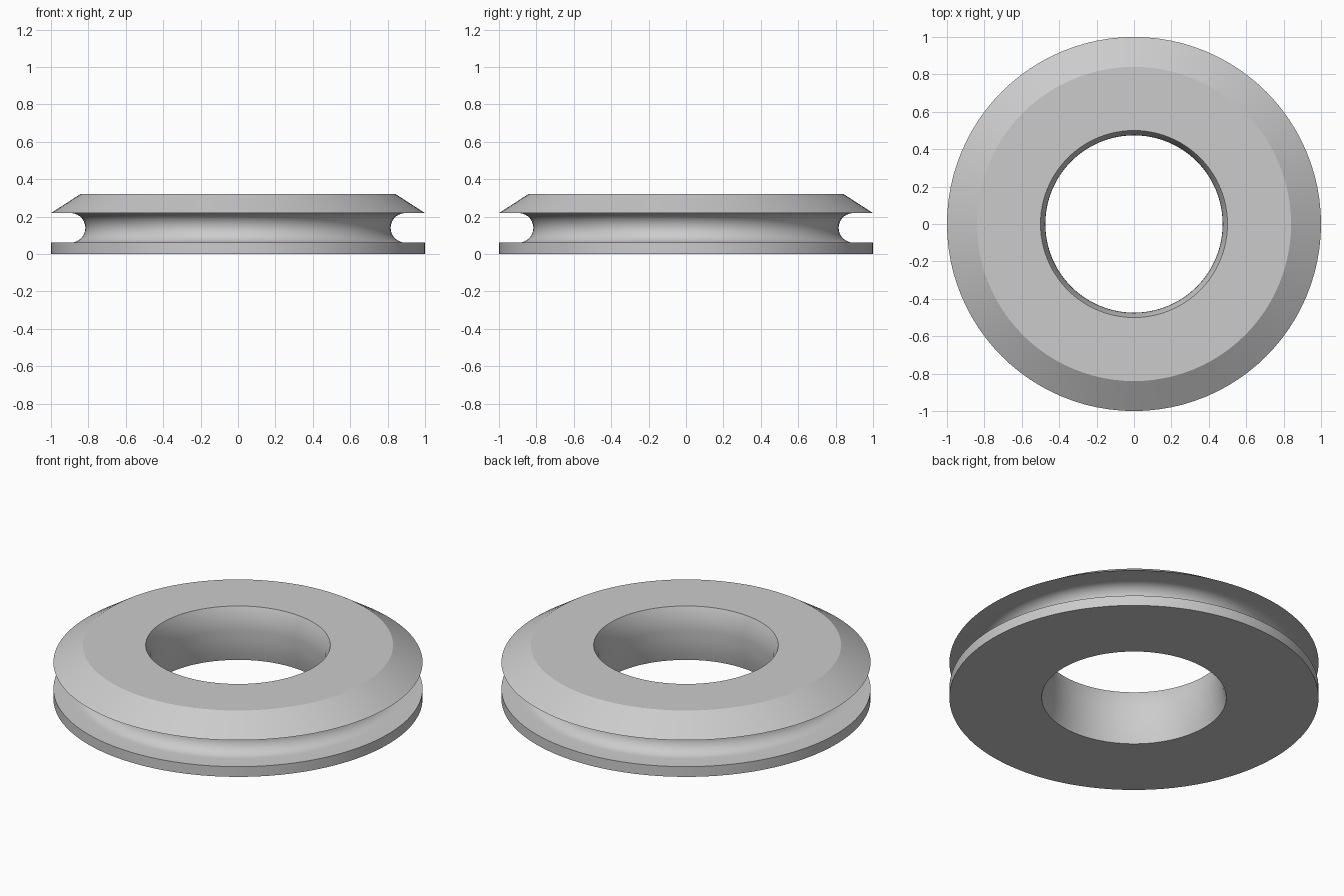
import bpy, bmesh, math
from mathutils import Vector

cube = bpy.data.objects.get("Cube")
if cube:
    bpy.data.objects.remove(cube, do_unlink=True)

# Single plain grey rubber
grey = bpy.data.materials.new("grey_rubber")
grey.use_nodes = True
colour = (0.6, 0.6, 0.6, 1)
grey.diffuse_color = colour
grey.node_tree.nodes["Principled BSDF"].inputs["Base Color"].default_value = colour

SEGMENTS = 96
GROOVE_R, GROOVE_Z, GROOVE_RADIUS = 0.895, 0.14, 0.079

# Cross-section as (radius, height): lower flange, round groove, bevelled upper flange, bore
lower_flange = [(0.5, 0.0), (1.0, 0.0), (1.0, 0.061)]
groove = [(GROOVE_R - GROOVE_RADIUS * math.sin(a), GROOVE_Z - GROOVE_RADIUS * math.cos(a))
          for a in (math.pi * i / 14 for i in range(15))]
upper_flange = [(1.0, 0.219), (0.84, 0.322), (0.5, 0.322)]
bore = [(0.475, 0.26), (0.474, 0.19), (0.477, 0.12), (0.486, 0.055)]
profile = lower_flange + groove + upper_flange + bore

# Revolve the closed cross-section around z
bm = bmesh.new()
verts = [bm.verts.new((r, 0, z)) for r, z in profile]
edges = [bm.edges.new((v, verts[(i + 1) % len(verts)])) for i, v in enumerate(verts)]
bmesh.ops.spin(bm, geom=verts + edges, cent=Vector(), axis=(0, 0, 1),
               angle=math.tau, steps=SEGMENTS, use_merge=True)
bmesh.ops.remove_doubles(bm, verts=bm.verts, dist=0.0001)
bmesh.ops.recalc_face_normals(bm, faces=bm.faces)

mesh = bpy.data.meshes.new("grommet_ring")
bm.to_mesh(mesh)
bm.free()
mesh.materials.append(grey)
ring = bpy.data.objects.new("grommet_ring", mesh)
bpy.context.collection.objects.link(ring)

# Smooth round surfaces, sharp rims
bpy.ops.object.select_all(action='DESELECT')
ring.select_set(True)
bpy.context.view_layer.objects.active = ring
bpy.ops.object.shade_smooth_by_angle(angle=math.radians(30))
